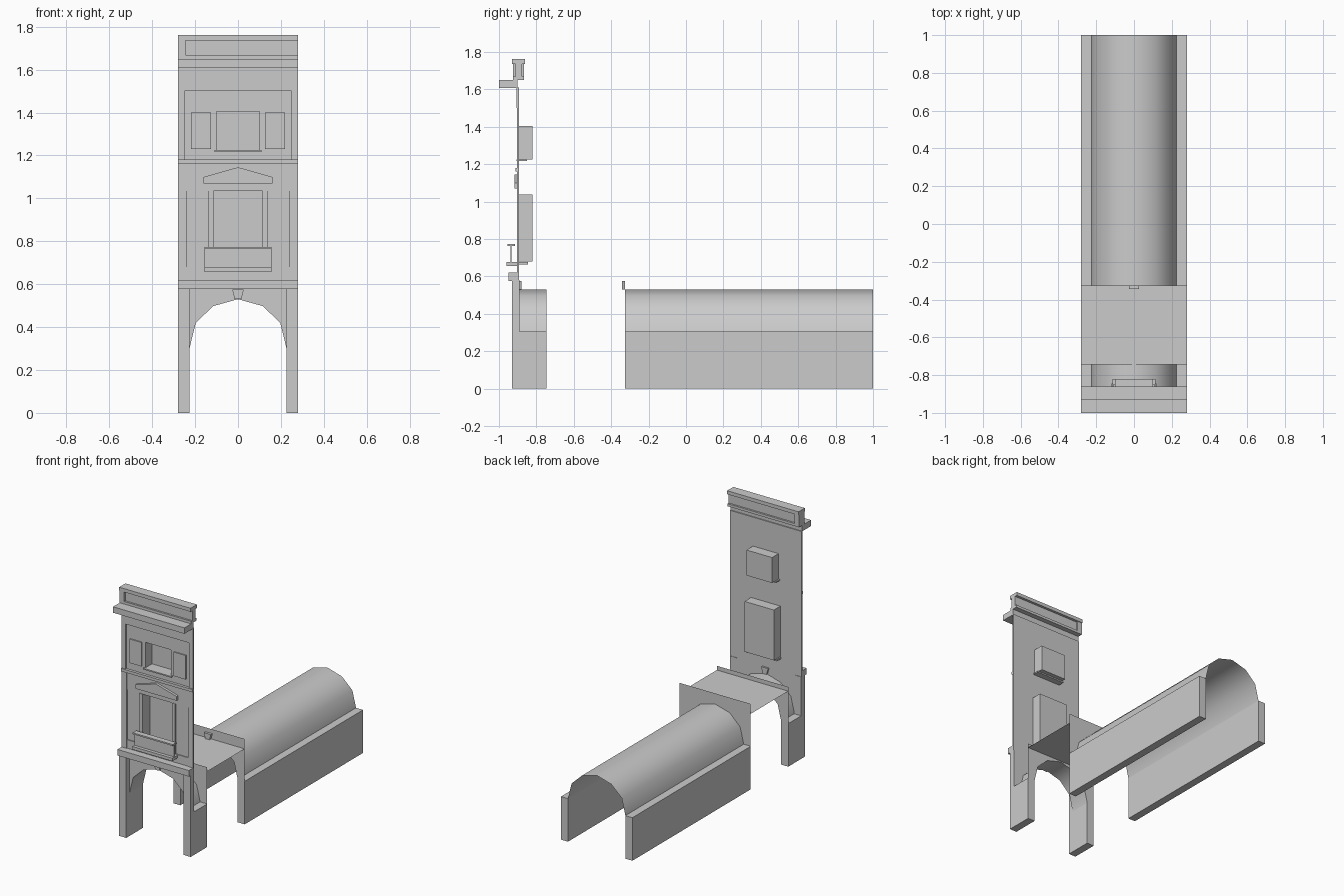
import bpy, bmesh

if "Cube" in bpy.data.objects:
    bpy.data.objects.remove(bpy.data.objects["Cube"])

ARCH = [(-.225, .305), (-.197, .42), (-.115, .498), (0, .53),
        (.115, .498), (.197, .42), (.225, .305)]
W = .28


def make(name, bm, smooth=False):
    bmesh.ops.remove_doubles(bm, verts=bm.verts, dist=1e-5)
    me = bpy.data.meshes.new(name)
    bm.to_mesh(me)
    bm.free()
    ob = bpy.data.objects.new(name, me)
    bpy.context.collection.objects.link(ob)
    if smooth:
        for p in me.polygons:
            p.use_smooth = True
    return ob


def quad(bm, *pts):
    return bm.faces.new([bm.verts.new(p) for p in pts])


def box(name, x0, x1, y0, y1, z0, z1, open_front=False):
    bm = bmesh.new()
    bmesh.ops.create_cube(bm, size=1)
    for v in bm.verts:
        v.co = ((x0 + x1) / 2 + v.co.x * (x1 - x0),
                (y0 + y1) / 2 + v.co.y * (y1 - y0),
                (z0 + z1) / 2 + v.co.z * (z1 - z0))
    if open_front:
        bm.faces.ensure_lookup_table()
        front = min(bm.faces, key=lambda f: f.calc_center_median().y)
        bmesh.ops.delete(bm, geom=[front], context='FACES')
    return make(name, bm)


def pair(name, x0, x1, *rest):
    box(name + "_right", x0, x1, *rest)
    box(name + "_left", -x1, -x0, *rest)


def prism(name, profile, y0, y1):
    """Extrude an xz profile along y."""
    bm = bmesh.new()
    f = quad(bm, *[(x, y0, z) for x, z in profile])
    ext = bmesh.ops.extrude_face_region(bm, geom=[f], use_keep_orig=True)
    for v in ext['geom']:
        if isinstance(v, bmesh.types.BMVert):
            v.co.y = y1
    bmesh.ops.recalc_face_normals(bm, faces=bm.faces)
    return make(name, bm)


def vault(name, y0, y1):
    bm = bmesh.new()
    for (xa, za), (xb, zb) in zip(ARCH, ARCH[1:]):
        quad(bm, (xa, y0, za), (xb, y0, zb), (xb, y1, zb), (xa, y1, za))
    return make(name, bm, True)


def arch_panel(name, y, top):
    bm = bmesh.new()
    pts = [(-W, .305)] + ARCH + [(W, .305)]
    for (xa, za), (xb, zb) in zip(pts, pts[1:]):
        quad(bm, (xa, y, za), (xb, y, zb), (xb, y, top), (xa, y, top))
    return make(name, bm)


def sheet(name, y, xs, zs, holes):
    """Flat wall grid, leaving out the (column, row) cells in holes."""
    bm = bmesh.new()
    for i in range(len(xs) - 1):
        for j in range(len(zs) - 1):
            if (i, j) not in holes:
                quad(bm, (xs[i], y, zs[j]), (xs[i + 1], y, zs[j]),
                     (xs[i + 1], y, zs[j + 1]), (xs[i], y, zs[j + 1]))
    return make(name, bm)


def keystone(name, y0, y1):
    prism(name, [(-.015, .53), (.015, .53), (.027, .575), (-.027, .575)], y0, y1)


# Rear passage
pair("passage_wall", .225, W, -.325, 1, 0, .305)
vault("passage_vault", -.325, 1)
arch_panel("passage_front_panel", -.325, .605)
keystone("passage_keystone", -.343, -.325)

# Courtyard roof plate
bm = bmesh.new()
quad(bm, (-W, -.745, .535), (W, -.745, .535), (W, -.325, .535), (-W, -.325, .535))
make("courtyard_plate", bm)

# Entrance under the facade
pair("entrance_wall", .225, W, -.89, -.745, 0, .305)
pair("entrance_pier", .225, W, -.93, -.89, 0, .58)
vault("entrance_vault", -.893, -.745)
arch_panel("entrance_front_panel", -.893, .62)
arch_panel("entrance_rear_panel", -.745, .565)
keystone("entrance_keystone", -.905, -.88)
box("string_course_low", -W, W, -.95, -.893, .577, .62)

# Facade wall sheet with the two window openings
sheet("facade_wall_lower", -.893, [-W, -.115, .115, W], [.62, .68, 1.037, 1.17], {(1, 1)})
sheet("facade_wall_upper", -.893, [-W, -.1, .1, W], [1.17, 1.225, 1.405, 1.61], {(1, 1)})
box("window_recess_lower", -.115, .115, -.893, -.82, .68, 1.037, True)
box("window_recess_upper", -.1, .1, -.893, -.82, 1.225, 1.405, True)

# First floor trim
pair("corner_pilaster_lower", .24, W, -.903, -.893, .62, 1.16)
box("base_band", -.24, .24, -.899, -.893, .62, .68)
box("frieze_band", -.24, .24, -.899, -.893, 1.035, 1.16)
pair("window_jamb", .115, .14, -.903, -.893, .68, 1.037)
prism("pediment", [(-.16, 1.07), (.16, 1.07), (.16, 1.1), (0, 1.145), (-.16, 1.1)], -.917, -.893)
box("string_course_mid", -W, W, -.912, -.893, 1.16, 1.18)

# Balcony
box("balcony_slab", -.157, .157, -.96, -.893, .657, .678)
box("balcony_rail", -.157, .157, -.955, -.915, .763, .773)
box("balcony_panel", -.155, .155, -.937, -.934, .678, .763)
pair("balcony_slab_end", .1, .12, -.893, -.845, .665, .678)

# Second floor trim
pair("corner_pilaster_upper", .25, W, -.903, -.893, 1.18, 1.5)
pair("side_panel", .127, .22, -.901, -.893, 1.23, 1.4)
box("window_sill_upper", -.11, .11, -.907, -.85, 1.216, 1.225)
box("top_band", -W, W, -.906, -.893, 1.5, 1.61)

# Cornice and parapet
box("cornice", -W, W, -1, -.9, 1.608, 1.65)
box("parapet_base", -W, W, -.925, -.865, 1.65, 1.668)
box("parapet_body", -.245, W, -.912, -.878, 1.668, 1.737)
box("parapet_cap", -W, W, -.93, -.86, 1.737, 1.762)
box("parapet_post", -W, -.245, -.925, -.865, 1.65, 1.762)
